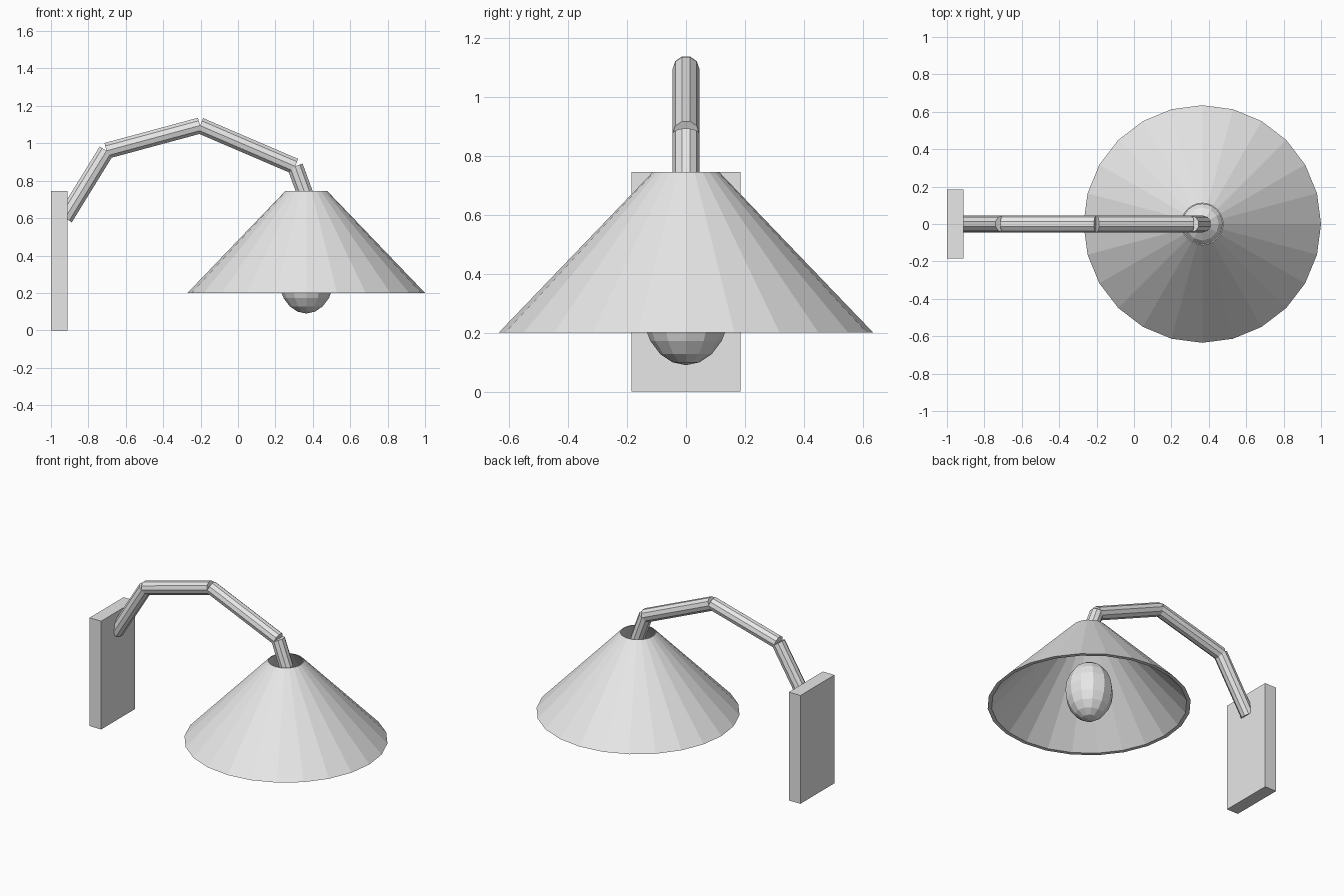
import bpy
import bmesh
import math
from mathutils import Vector

if "Cube" in bpy.data.objects:
    bpy.data.objects.remove(bpy.data.objects["Cube"])

grey = bpy.data.materials.new("light_grey")
grey.diffuse_color = (0.8, 0.8, 0.8, 1.0)
grey.use_nodes = True
grey.node_tree.nodes["Principled BSDF"].inputs["Base Color"].default_value = grey.diffuse_color


def finish(obj, name):
    obj.name = name
    obj.data.name = name
    obj.data.materials.append(grey)
    return obj


def rod(name, start, end, radius=0.045):
    """Ten-sided capped rod in the xz plane, with a flat side on top."""
    a, b = Vector((start[0], 0, start[1])), Vector((end[0], 0, end[1]))
    d = b - a
    bpy.ops.mesh.primitive_cylinder_add(
        vertices=10, radius=radius, depth=d.length, location=(a + b) / 2,
        rotation=(0, math.atan2(d.x, d.z), 0))
    return finish(bpy.context.object, name)


def lathe(name, profile, centre, sides):
    """Turn a closed profile of (radius, height) around the z axis."""
    bm = bmesh.new()
    rings = []
    for r, z in profile:
        rings.append([bm.verts.new((r * math.cos(2 * math.pi * i / sides),
                                    r * math.sin(2 * math.pi * i / sides), z))
                      for i in range(sides)])
    for k, lower in enumerate(rings):
        upper = rings[(k + 1) % len(rings)]
        for i in range(sides):
            j = (i + 1) % sides
            bm.faces.new((lower[i], lower[j], upper[j], upper[i]))
    bmesh.ops.recalc_face_normals(bm, faces=bm.faces)
    mesh = bpy.data.meshes.new(name)
    bm.to_mesh(mesh)
    bm.free()
    obj = bpy.data.objects.new(name, mesh)
    obj.location = centre
    bpy.context.collection.objects.link(obj)
    return finish(obj, name)


# Wall plate
bpy.ops.mesh.primitive_cube_add(size=1, location=(-0.956, 0, 0.3725))
plate = finish(bpy.context.object, "wall_plate")
plate.scale = (0.088, 0.37, 0.745)

# Bent arm made of straight rods
joints = [(-0.925, 0.60), (-0.703, 0.96), (-0.203, 1.095),
          (0.305, 0.877), (0.37, 0.70)]
for n, (p, q) in enumerate(zip(joints, joints[1:]), 1):
    rod(f"arm_segment_{n}", p, q)

# Open conical shade with a thin wall
lathe("lamp_shade",
      [(0.635, 0.20), (0.112, 0.745), (0.106, 0.745), (0.61, 0.20)],
      (0.365, 0, 0), 24)

# Egg-shaped bulb
bpy.ops.mesh.primitive_uv_sphere_add(
    segments=12, ring_count=10, radius=1, location=(0.365, 0, 0.29))
bulb = finish(bpy.context.object, "light_bulb")
bulb.scale = (0.15, 0.15, 0.20)
